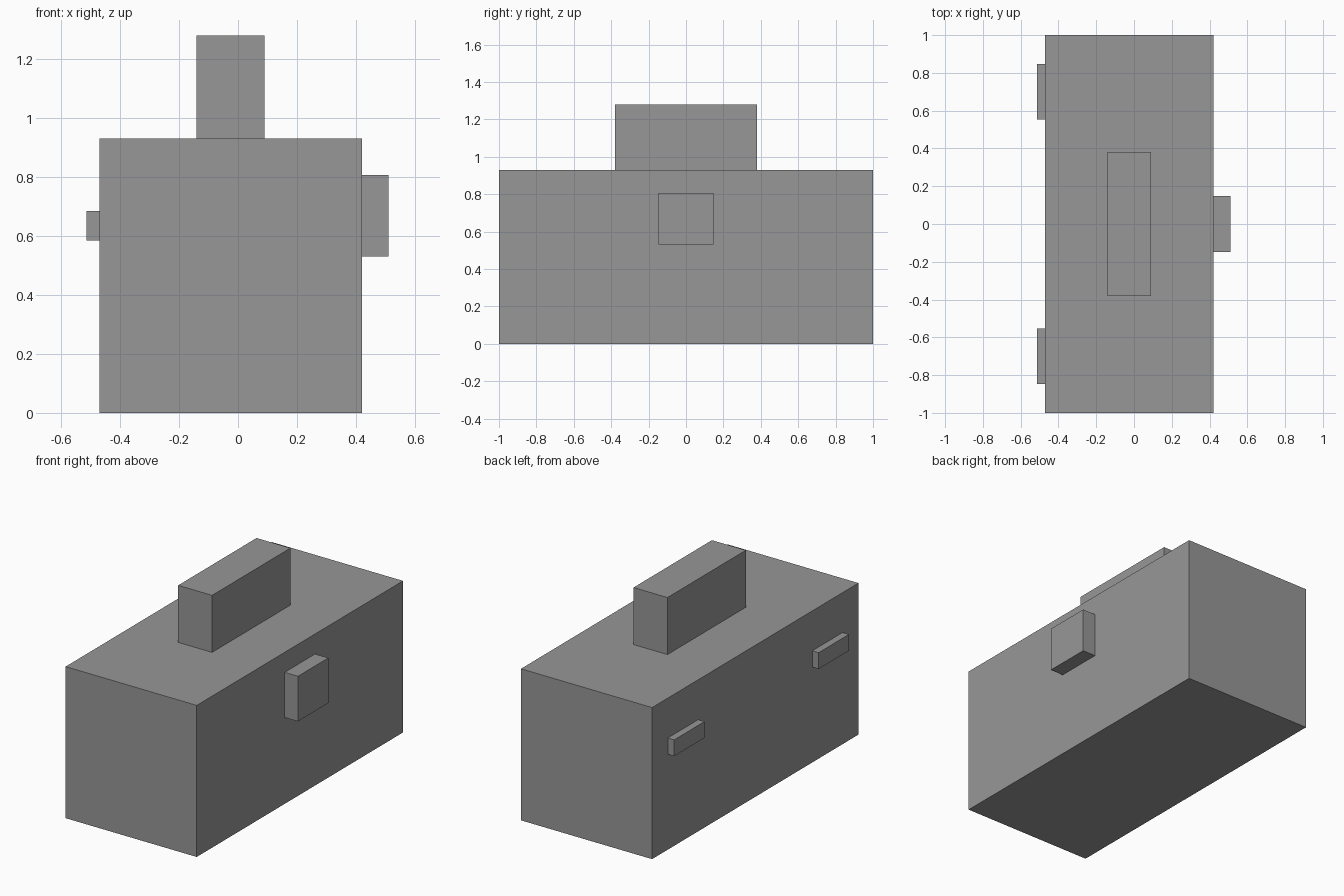
import bpy

cube = bpy.data.objects.get("Cube")
if cube:
    bpy.data.objects.remove(cube, do_unlink=True)

# Single grey finish
grey = bpy.data.materials.new("plain_grey")
grey.use_nodes = True
colour = (0.31, 0.31, 0.31, 1)
grey.diffuse_color = colour
grey.node_tree.nodes["Principled BSDF"].inputs["Base Color"].default_value = colour


def box(name, x, y, z):
    """Add a box spanning the given (low, high) range on each axis."""
    spans = (x, y, z)
    bpy.ops.mesh.primitive_cube_add(size=1, location=[(a + b) / 2 for a, b in spans])
    part = bpy.context.object
    part.name = name
    part.scale = [b - a for a, b in spans]
    bpy.ops.object.transform_apply(location=False, rotation=False, scale=True)
    part.data.materials.append(grey)
    return part


# Main case and top handle
box("case_body", (-0.47, 0.42), (-1, 1), (0, 0.93))
box("top_handle", (-0.14, 0.09), (-0.38, 0.38), (0.93, 1.28))

# Latch on the left side
box("latch", (0.42, 0.51), (-0.147, 0.147), (0.53, 0.807))

# Pair of hinges on the right side
for name, side in (("front_hinge", -1), ("back_hinge", 1)):
    box(name, (-0.513, -0.47), sorted((side * 0.553, side * 0.847)), (0.585, 0.685))
